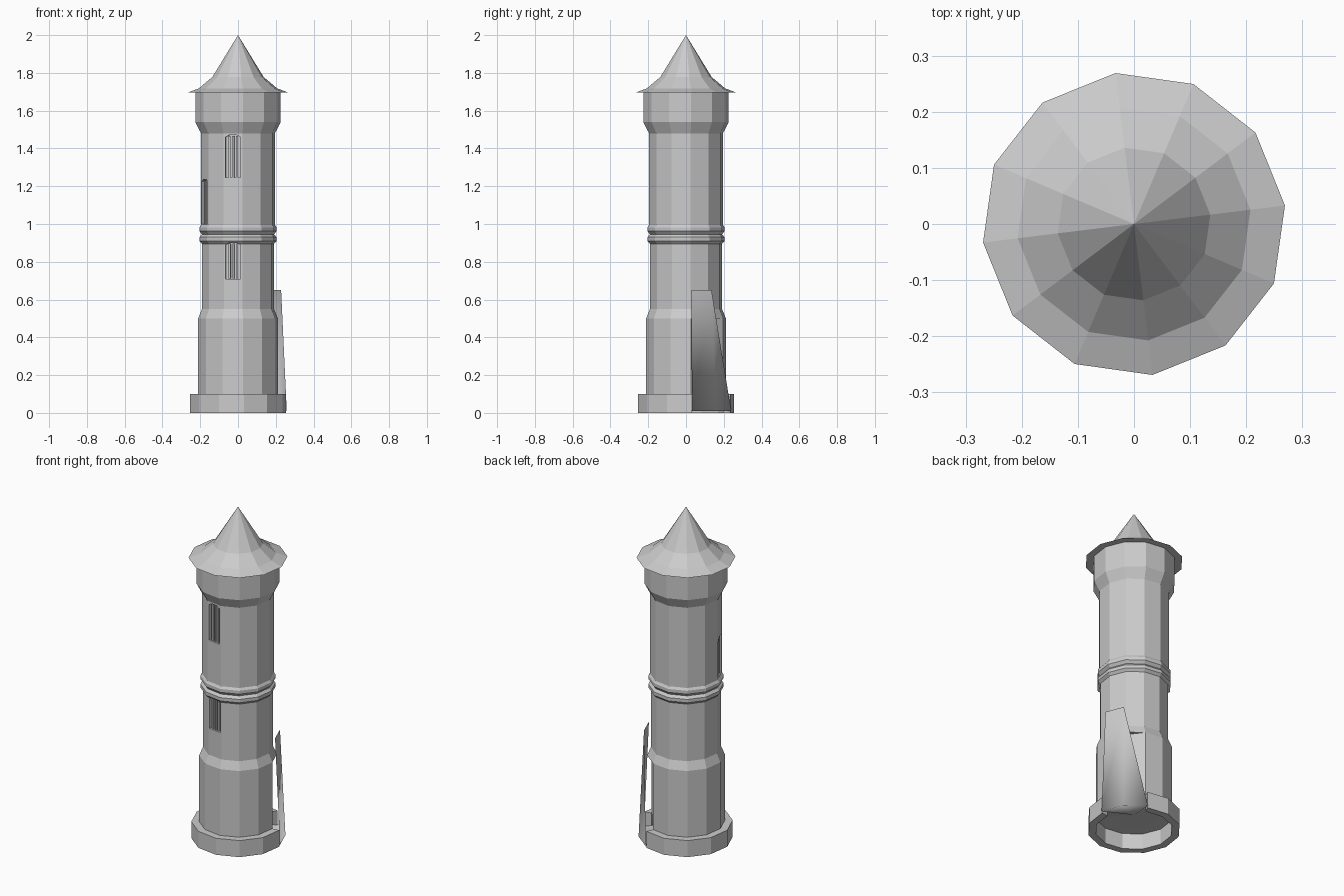
import bpy, bmesh, math
from mathutils import Matrix

if "Cube" in bpy.data.objects:
    bpy.data.objects.remove(bpy.data.objects["Cube"])

SIDES = 12
OFFSET = 7          # rotation of the twelve-sided plan, in degrees


def polar(r, deg, z):
    a = math.radians(deg)
    return (r * math.cos(a), r * math.sin(a), z)


def make_object(name, bm, fix_normals=True):
    if fix_normals:
        bmesh.ops.recalc_face_normals(bm, faces=bm.faces)
    mesh = bpy.data.meshes.new(name)
    bm.to_mesh(mesh)
    bm.free()
    ob = bpy.data.objects.new(name, mesh)
    bpy.context.collection.objects.link(ob)
    return ob


def lathe(name, profile, apex=None):
    """Closed twelve-sided solid from (radius, height) points."""
    bm = bmesh.new()
    rings = [[bm.verts.new(polar(r, OFFSET + 30 * i, z)) for i in range(SIDES)]
             for r, z in profile]
    for a, b in zip(rings, rings[1:]):
        for i in range(SIDES):
            j = (i + 1) % SIDES
            bm.faces.new((a[i], a[j], b[j], b[i]))
    bm.faces.new(rings[0])
    if apex is None:
        bm.faces.new(rings[-1])
    else:
        tip = bm.verts.new((0, 0, apex))
        for i in range(SIDES):
            bm.faces.new((rings[-1][i], rings[-1][(i + 1) % SIDES], tip))
    return make_object(name, bm)


def cut(target, cutter):
    m = target.modifiers.new("cut", "BOOLEAN")
    m.object = cutter
    m.solver = "EXACT"
    cutter.hide_render = True
    cutter.hide_viewport = True
    cutter.display_type = "WIRE"


def box(name, deg, dist, z, size, side=0.0):
    """Box placed at a distance along a direction, turned to face it."""
    bm = bmesh.new()
    bmesh.ops.create_cube(bm, size=1)
    bmesh.ops.scale(bm, vec=size, verts=bm.verts)
    bmesh.ops.translate(bm, vec=(dist, side, z), verts=bm.verts)
    bm.transform(Matrix.Rotation(math.radians(deg), 4, "Z"))
    return make_object(name, bm)


# Tower shaft: lower wall, set-back, double string course, flared top storey
tower = lathe("tower_shaft", [
    (.213, .1), (.213, .5), (.192, .55), (.192, .895), (.206, .91), (.206, .93),
    (.192, .945), (.206, .962), (.206, .982), (.197, .995), (.197, 1.48),
    (.228, 1.54), (.228, 1.698)])

# Roof: bell-cast spire
lathe("roof", [(.271, 1.695), (.209, 1.718), (.137, 1.778)], apex=2.0)

# Flat recess in the lower wall behind the leaning panel
cut(tower, box("recess_cutter", 37, .2845, .28, (.2, .4, .44)))

# Windows: arched recess with upright bars
for k, (deg, z0, z1) in enumerate([(262, 1.245, 1.475), (262, .71, .905), (202, 1.0, 1.24)]):
    apothem = (.192 if z0 < .9 else .197) * math.cos(math.radians(15))
    w = .04
    outline = [(-w, z0), (w, z0), (w, z1 - .015), (w * .5, z1 - .004),
               (-w * .5, z1 - .004), (-w, z1 - .015)]
    bm = bmesh.new()
    back = [bm.verts.new((apothem - .02, y, z)) for y, z in outline]
    front = [bm.verts.new((apothem + .03, y, z)) for y, z in outline]
    bm.faces.new(back)
    bm.faces.new(front)
    for i in range(len(outline)):
        j = (i + 1) % len(outline)
        bm.faces.new((back[i], back[j], front[j], front[i]))
    bm.transform(Matrix.Rotation(math.radians(deg), 4, "Z"))
    cut(tower, make_object(f"window_cutter_{k}", bm))
    for n in (-1, 0, 1):
        box(f"window_bar_{k}_{n + 1}", deg, apothem - .011, (z0 + z1) / 2 - .004,
            (.012, .01, z1 - z0 - .01), n * .02)

# Base ring: open over the two bays where the panel stands
bm = bmesh.new()
section = [(.213, 0), (.256, 0), (.256, .1), (.213, .1)]
slices = [[bm.verts.new(polar(r, 67 + 30 * i, z)) for r, z in section] for i in range(11)]
for a, b in zip(slices, slices[1:]):
    for i in range(4):
        j = (i + 1) % 4
        bm.faces.new((a[i], a[j], b[j], b[i]))
bm.faces.new(slices[0])
bm.faces.new(slices[-1])
make_object("base_ring", bm)

# Leaning panel: joined smoothly to the floor under the tower
bm = bmesh.new()
low = [bm.verts.new(polar(.26, d, .01)) for d in (7, 37, 67)]
high = [bm.verts.new(polar(.23, d, .65)) for d in (7, 36)]
bm.faces.new((low[0], low[1], high[1], high[0]))
bm.faces.new((low[1], low[2], high[1]))
rim = low + [bm.verts.new(polar(.213, 97 + 30 * i, .095)) for i in range(9)]
centre = bm.verts.new((0, 0, .095))
for i in range(SIDES):
    bm.faces.new((centre, rim[(i + 1) % SIDES], rim[i]))
for f in bm.faces:
    f.smooth = True
make_object("floor_and_panel", bm, fix_normals=False)
